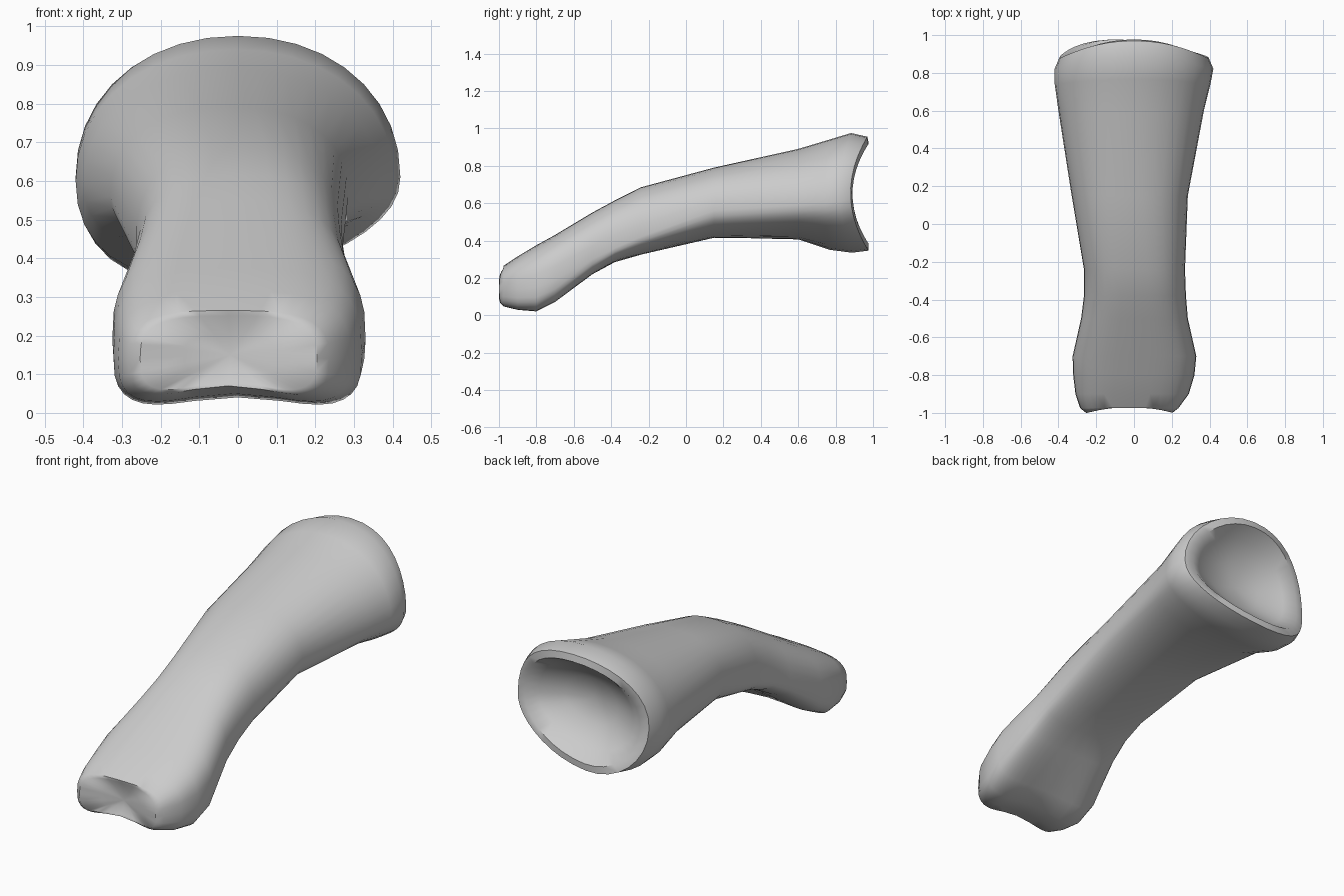
import bpy, bmesh, math

if "Cube" in bpy.data.objects:
    bpy.data.objects.remove(bpy.data.objects["Cube"])

N = 36

# Key sections along the bone: y, left x, right x, top z, widest z, bottom z
STATIONS = [
    (-0.975, -.285, .235, .265, .14, .025),
    (-0.90, -.31, .29, .315, .14, .005),
    (-0.80, -.322, .32, .375, .15, -.005),
    (-0.70, -.325, .33, .43, .19, .05),
    (-0.50, -.28, .285, .55, .30, .21),
    (-0.38, -.265, .275, .615, .36, .285),
    (-0.24, -.265, .27, .685, .42, .325),
    (0.15, -.33, .285, .79, .56, .415),
    (0.60, -.40, .37, .89, .59, .41),
    (0.74, -.42, .405, .94, .60, .36),
    (0.82, -.42, .42, .975, .61, .345),
    (0.88, -.395, .395, .955, .62, .355),
]


def ramp(v, start, end):
    return min(1, max(0, (v - start) / (end - start)))


def power(v, e):
    return math.copysign(abs(v) ** (2 / e), v)


def section(y, xl, xr, zt, zs, zb):
    """Rounded section, squarer and grooved at the head, tilted at the base."""
    top_square = 2.1 + ramp(y, .5, -1)
    low_square = 2.2 + 1.1 * ramp(y, -.2, -.7)
    groove = .045 * ramp(y, -.4, -.8)
    tilt = .16 * ramp(y, .45, .75)
    bend = .09 * ramp(y, .68, .88)
    cx, hw = (xl + xr) / 2, (xr - xl) / 2
    mid, hh = (zt + zb) / 2, (zt - zb) / 2
    points = []
    for i in range(N):
        a = 2 * math.pi * i / N
        c, s = math.cos(a), math.sin(a)
        e = top_square if s >= 0 else low_square
        u, w = power(c, e), power(s, e)
        z = zs + w * ((zt - zs) if s >= 0 else (zs - zb))
        if s < 0:
            z += abs(w) * (groove * (1 - u * u) ** 2 + tilt * u * hw)
        t = (z - mid) / hh
        points.append((cx + u * hw, y + bend * t * t, z))
    return points


def shrink(points, k, center, y, bend=0.0, notch=0.0):
    """Inner ring for closing an end of the bone."""
    cx, cz = center
    ring = []
    for x, _, z in points:
        t, u = (z - cz) / .31, (x - cx) / .26
        ring.append((cx + (x - cx) * k, y + bend * t * t + notch * max(0, 1 - u * u),
                     cz + (z - cz) * k))
    return ring


shaft = [section(*s) for s in STATIONS]
head, base = shaft[0], shaft[-1]

# Grooved knuckle face at the front end
hc = (-.02, .15)
front_rings = [shrink(head, .45, hc, -.975, 0, .025), shrink(head, .88, hc, -1.0, 0, .03)]

# Dished joint socket at the back end
bc = (0, .65)
socket_rings = [shrink(base, .88, bc, .89, .09), shrink(base, .72, bc, .86, .04),
                shrink(base, .4, bc, .81, .01)]

# Skin all rings and close both ends
bm = bmesh.new()
loops = [[bm.verts.new(p) for p in r] for r in front_rings + shaft + socket_rings]
for a, b in zip(loops, loops[1:]):
    for i in range(N):
        j = (i + 1) % N
        bm.faces.new((a[i], a[j], b[j], b[i]))
for loop, tip in ((loops[0], (hc[0], -.95, hc[1])), (loops[-1], (bc[0], .79, bc[1]))):
    v = bm.verts.new(tip)
    for i in range(N):
        bm.faces.new((loop[i], loop[(i + 1) % N], v))
bmesh.ops.recalc_face_normals(bm, faces=bm.faces)

mesh = bpy.data.meshes.new("finger_bone")
bm.to_mesh(mesh)
bm.free()
bone = bpy.data.objects.new("finger_bone", mesh)
bpy.context.collection.objects.link(bone)
bpy.context.view_layer.objects.active = bone
bone.select_set(True)
bpy.ops.object.shade_smooth_by_angle(angle=math.radians(50))
